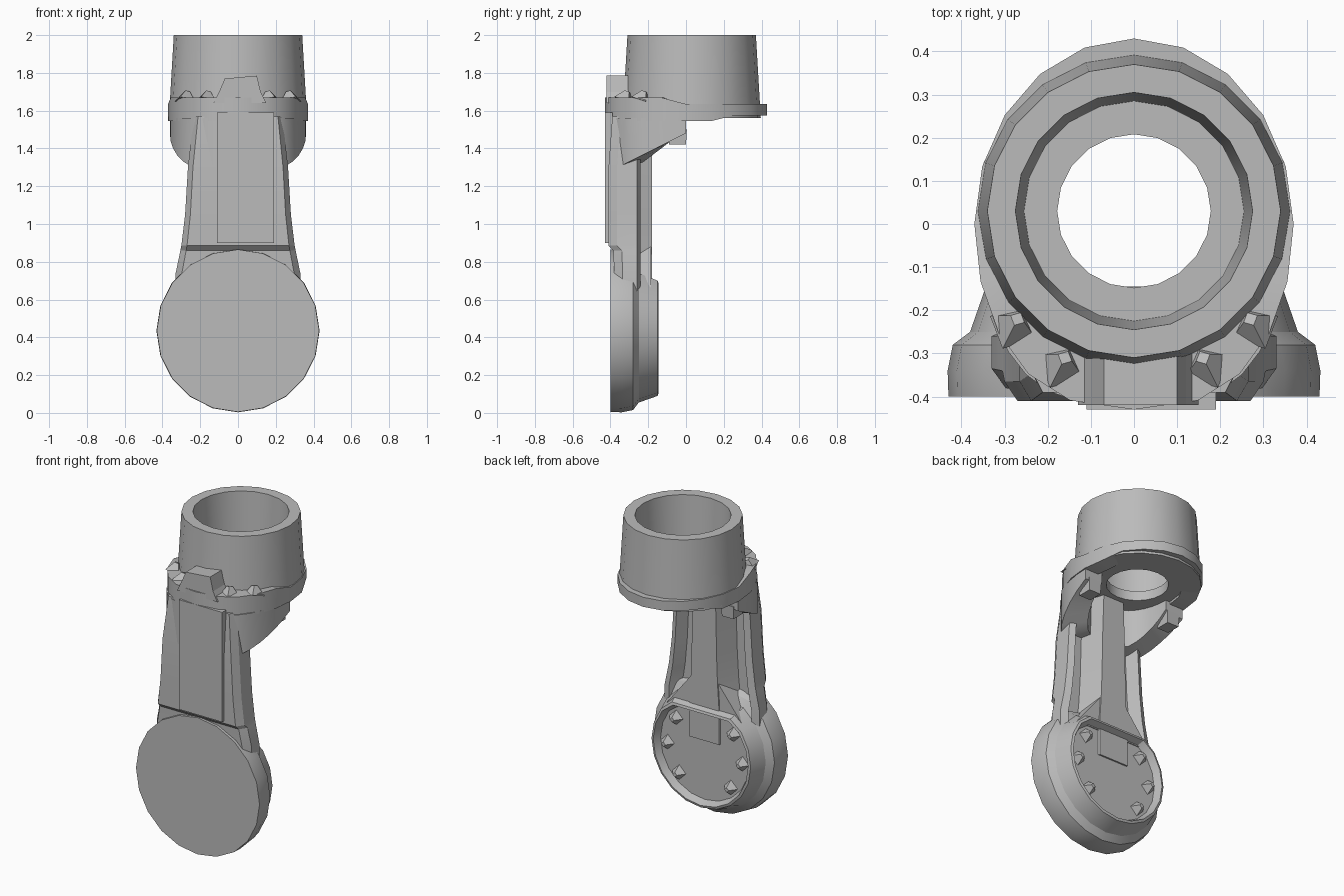
import bpy, bmesh, math
from mathutils import Vector

cube = bpy.data.objects.get("Cube")
if cube:
    bpy.data.objects.remove(cube, do_unlink=True)

grey = bpy.data.materials.new("plain grey")
grey.use_nodes = True
COLOUR = (0.5, 0.5, 0.5, 1)
grey.diffuse_color = COLOUR
grey.node_tree.nodes["Principled BSDF"].inputs["Base Color"].default_value = COLOUR


def finish(name, bm, smooth=True):
    bmesh.ops.recalc_face_normals(bm, faces=bm.faces)
    mesh = bpy.data.meshes.new(name)
    bm.to_mesh(mesh)
    bm.free()
    mesh.materials.append(grey)
    ob = bpy.data.objects.new(name, mesh)
    bpy.context.collection.objects.link(ob)
    if smooth:
        bpy.ops.object.select_all(action='DESELECT')
        ob.select_set(True)
        bpy.context.view_layer.objects.active = ob
        bpy.ops.object.shade_smooth_by_angle(angle=math.radians(25))
    return ob


def loft(name, rings, loop=False, smooth=True):
    """Skin closed rings of equal length; cap the ends, or join last to first."""
    bm = bmesh.new()
    rows = [[bm.verts.new(p) for p in ring] for ring in rings]
    n = len(rows[0])
    pairs = list(zip(rows, rows[1:]))
    if loop:
        pairs.append((rows[-1], rows[0]))
    else:
        bm.faces.new(rows[0])
        bm.faces.new(rows[-1])
    for a, b in pairs:
        for i in range(n):
            j = (i + 1) % n
            bm.faces.new((a[i], a[j], b[j], b[i]))
    return finish(name, bm, smooth)


def box(name, low, high, taper=1.0):
    """Box between two corners, its top scaled by taper."""
    (x0, y0, z0), (x1, y1, z1) = low, high
    cx, cy = (x0 + x1) / 2, (y0 + y1) / 2
    base = [(x0, y0), (x1, y0), (x1, y1), (x0, y1)]
    top = [(cx + (x - cx) * taper, cy + (y - cy) * taper, z1) for x, y in base]
    return loft(name, [[(x, y, z0) for x, y in base], top], smooth=False)


def prism(name, outline, y0, y1):
    """Extrude an x-z outline along y."""
    return loft(name, [[(x, y, z) for x, z in outline] for y in (y0, y1)], smooth=False)


def pyramid(name, base, tip, radius, sides):
    """Small blunt pyramid from a base centre to a tip."""
    base, tip = Vector(base), Vector(tip)
    axis = (tip - base).normalized()
    bm = bmesh.new()
    rot = axis.to_track_quat('Z', 'Y').to_matrix().to_4x4()
    rot.translation = (base + tip) / 2
    bmesh.ops.create_cone(bm, cap_ends=True, segments=sides, radius1=radius,
                          radius2=radius * 0.3, depth=(tip - base).length, matrix=rot)
    return finish(name, bm, smooth=False)


SEG = 20


def circle(r, z, cy=0.03):
    return [(r * math.cos(math.tau * i / SEG), cy + r * math.sin(math.tau * i / SEG), z)
            for i in range(SEG)]


def oval(t, scale=1.0, front_power=0.78):
    """Oval outline, squarer at the front."""
    c, s = math.cos(t), math.sin(t)
    power = front_power if s < 0 else 1.0
    return 0.37 * scale * math.copysign(abs(c) ** power, c), 0.43 * scale * s


# Open cup with a holed floor
cup = [(0.366, 1.56), (0.34, 2.0), (0.275, 2.0), (0.255, 1.62), (0.178, 1.62), (0.178, 1.56)]
loft("cup", [circle(r, z) for r, z in cup], loop=True)

# Collar around the cup base, thicker at the front
angles = [math.tau * i / SEG for i in range(SEG)]
outer = [oval(t) for t in angles]
inner = [oval(t, 0.72) for t in angles]
bottoms = [1.575 if y > 0.2 else 1.545 for _, y in outer]
tops = [1.67 if y < -0.1 else 1.635 for _, y in outer]
loft("collar", [[(x, y, z) for (x, y), z in zip(ring, heights)]
                for ring, heights in ((outer, bottoms), (outer, tops),
                                      (inner, tops), (inner, bottoms))], loop=True)

# Curved housing wall under the collar with a sloping lower edge
stations = []
for i in range(17):
    t = math.pi * (1 + i / 16)
    (xo, yo), (xi, yi) = oval(t, 0.975, 0.62), oval(t, 0.64)
    low = max(1.30, 1.48 + 0.5 * yo)
    stations.append([(xo, yo, 1.56), (xo, yo, low), (xi, yi, low + 0.02), (xi, yi, 1.56)])
loft("housing", stations)

# Front clip and shoulder gussets
prism("front_clip", [(-0.13, 1.64), (0.15, 1.64), (0.12, 1.70), (0.10, 1.785),
                     (-0.07, 1.77), (-0.10, 1.70)], -0.42, -0.30)
for side, label in ((1, "left"), (-1, "right")):
    pyramid(label + "_shoulder", (side * 0.28, -0.24, 1.65), (side * 0.27, -0.22, 1.70), 0.06, 4)
    pyramid(label + "_gusset", (side * 0.17, -0.33, 1.65), (side * 0.16, -0.31, 1.70), 0.06, 4)
    # Small lugs beneath the housing ends
    box(label + "_lug", (side * 0.29 - 0.04, -0.09, 1.42), (side * 0.29 + 0.04, 0.0, 1.50), 1.1)

# Column with a central rear rib and two grooves
half = [(0.90, -0.41), (1.0, -0.365), (1.0, -0.26), (0.87, -0.24),
        (0.74, -0.31), (0.50, -0.31), (0.31, -0.18)]
section = half + [(-x, y) for x, y in reversed(half)]
rows = [(1.57, 0.235, 0.02), (1.30, 0.265, 0), (1.05, 0.28, 0), (0.885, 0.30, 0),
        (0.86, 0.305, 0.025), (0.74, 0.33, 0.03), (0.50, 0.33, 0.03)]
loft("column", [[(x * w, y + (shift if y < -0.33 else 0), z) for x, y in section]
                for z, w, shift in rows])

# Front panel on the column
box("front_panel", (-0.11, -0.43, 0.90), (0.19, -0.39, 1.59))

# Round foot with a flat-topped rear and a recessed back
foot = [(-0.40, 0.43, 1), (-0.34, 0.432, 1), (-0.28, 0.42, 0.80), (-0.25, 0.38, 0.74),
        (-0.15, 0.345, 0.70), (-0.145, 0.33, 0.685), (-0.19, 0.31, 0.665)]
loft("round_foot", [[(r * math.cos(t), y, min(0.435 + r * math.sin(t), top)) for t in angles]
                    for y, r, top in foot])

# Triangular web joining the rib to the foot
prism("rear_web", [(-0.27, 0.66), (0.27, 0.66), (0.08, 0.90), (-0.08, 0.90)], -0.30, -0.185)

# Studs on the recessed back
for side, label in ((1, "left"), (-1, "right")):
    for n, (x, z) in enumerate([(0.20, 0.59), (0.26, 0.42), (0.18, 0.25)]):
        pyramid(f"{label}_stud_{n + 1}", (side * x, -0.195, z), (side * x, -0.145, z), 0.05, 4)
